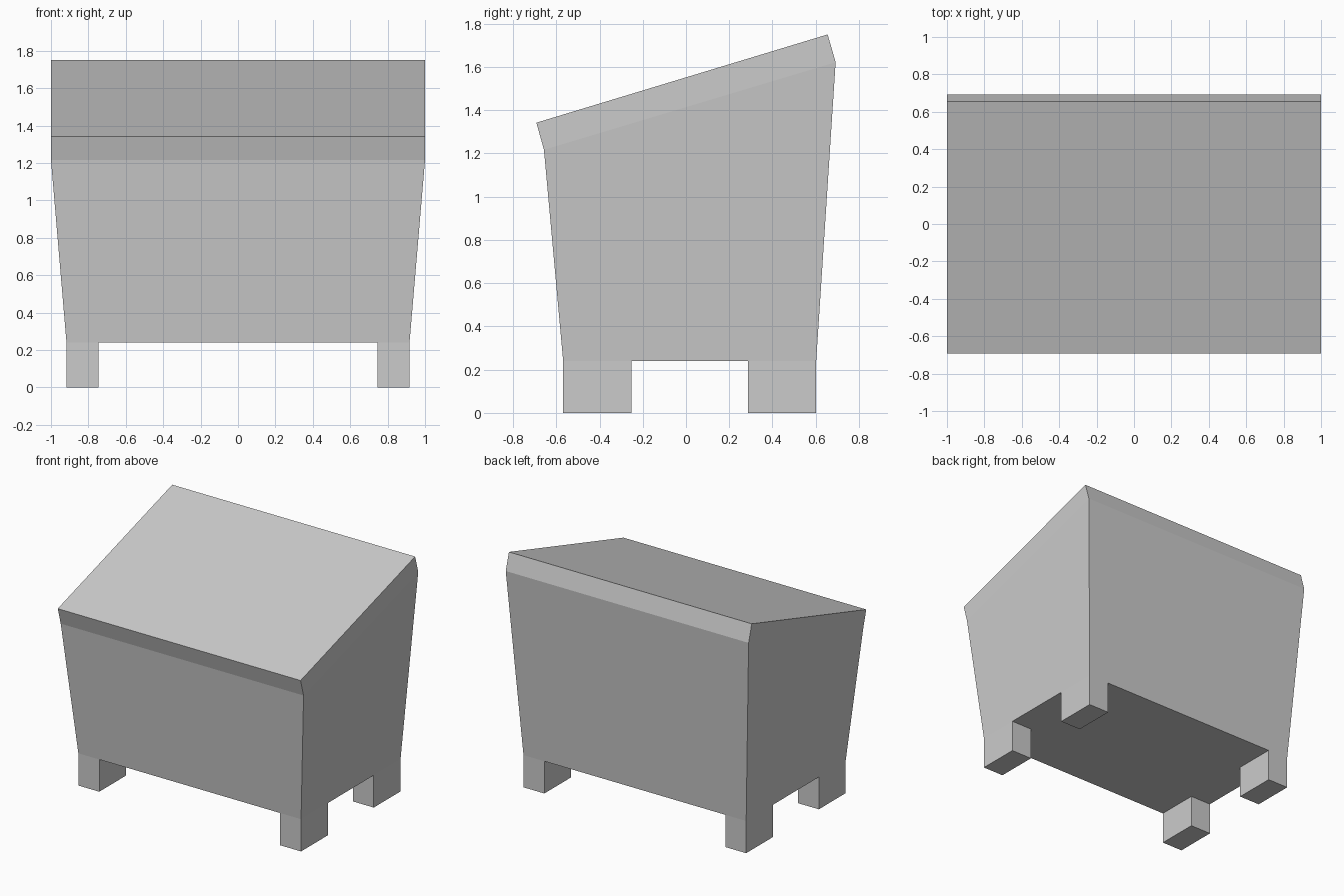
import bpy
import bmesh

cube = bpy.data.objects.get("Cube")
if cube:
    bpy.data.objects.remove(cube, do_unlink=True)

# One plain grey for the whole chest
GREY = (0.6, 0.6, 0.6, 1.0)
grey = bpy.data.materials.new("plain_grey")
grey.use_nodes = True
grey.diffuse_color = GREY
grey.node_tree.nodes["Principled BSDF"].inputs["Base Color"].default_value = GREY


def block(name, low, high):
    """Six-sided block between two edges-pairs; each is (x0, x1, (y, z) front, (y, z) back)."""
    bm = bmesh.new()
    rings = []
    for x0, x1, front, back in (low, high):
        corners = [(x0, *front), (x1, *front), (x1, *back), (x0, *back)]
        rings.append([bm.verts.new(c) for c in corners])
    bottom, top = rings
    bm.faces.new(bottom[::-1])
    bm.faces.new(top)
    for i in range(4):
        j = (i + 1) % 4
        bm.faces.new((bottom[i], bottom[j], top[j], top[i]))
    bmesh.ops.recalc_face_normals(bm, faces=bm.faces)
    mesh = bpy.data.meshes.new(name)
    bm.to_mesh(mesh)
    bm.free()
    mesh.materials.append(grey)
    obj = bpy.data.objects.new(name, mesh)
    bpy.context.collection.objects.link(obj)
    return obj


HALF_TOP, HALF_BASE, LEG_INNER, BASE_Z = 1.0, 0.917, 0.745, 0.24
FRONT_Y, BACK_Y = -0.568, 0.602
RIM_FRONT, RIM_BACK = (-0.657, 1.217), (0.692, 1.622)

# Tapered body, wider towards the sloping rim
block("body",
      (-HALF_BASE, HALF_BASE, (FRONT_Y, BASE_Z), (BACK_Y, BASE_Z)),
      (-HALF_TOP, HALF_TOP, RIM_FRONT, RIM_BACK))

# Slanted lid slab
block("lid",
      (-HALF_TOP, HALF_TOP, RIM_FRONT, RIM_BACK),
      (-HALF_TOP, HALF_TOP, (-0.692, 1.342), (0.655, 1.75)))

# Four square legs
for side, x0, x1 in (("left", LEG_INNER, HALF_BASE), ("right", -HALF_BASE, -LEG_INNER)):
    for end, y0, y1 in (("front", FRONT_Y, -0.253), ("back", 0.287, BACK_Y)):
        block(f"{end}_{side}_leg",
              (x0, x1, (y0, 0), (y1, 0)),
              (x0, x1, (y0, BASE_Z), (y1, BASE_Z)))
